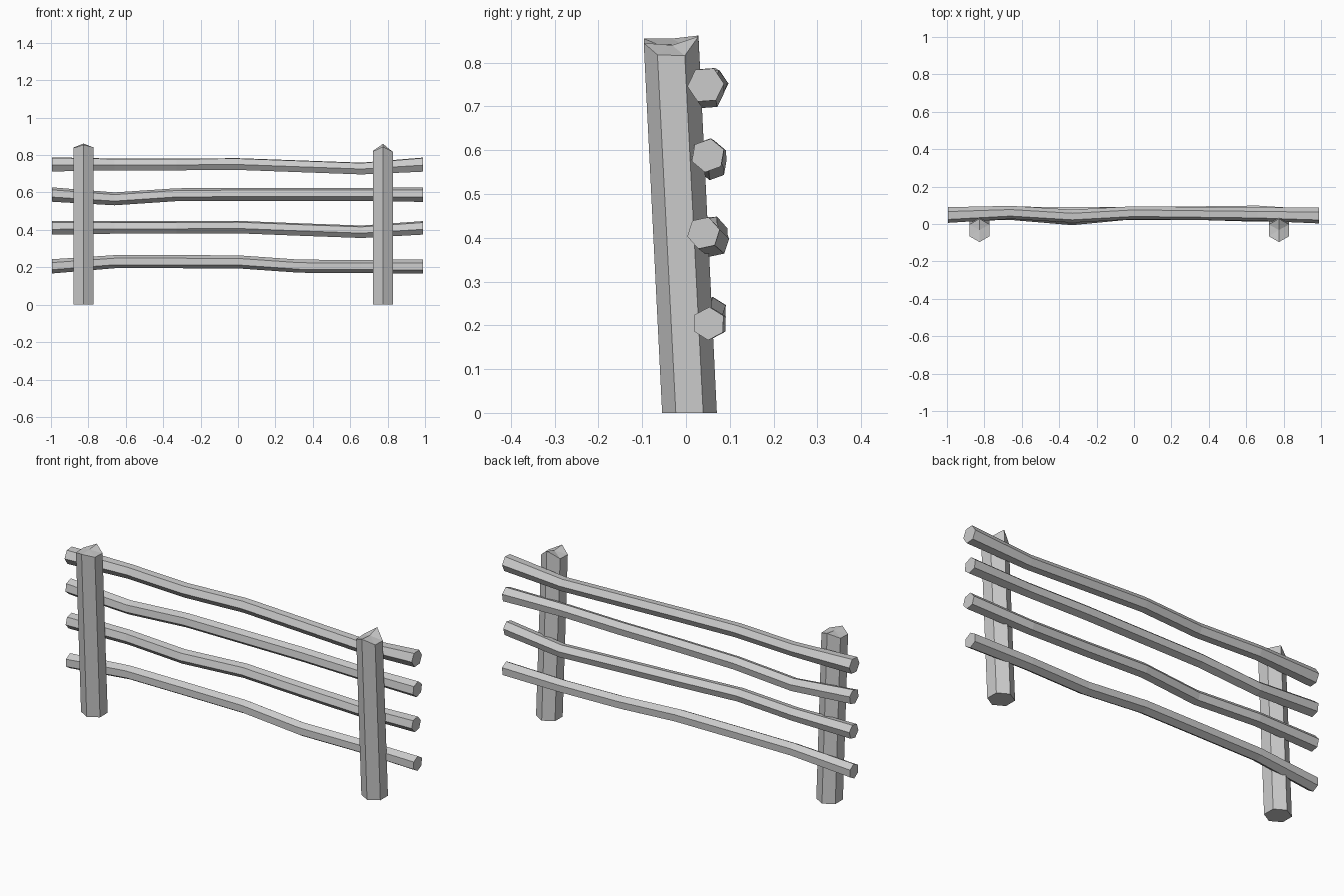
import bpy, bmesh
from math import cos, sin, pi, radians

if "Cube" in bpy.data.objects:
    bpy.data.objects.remove(bpy.data.objects["Cube"])


def build(name, rings, caps):
    """Loft six-sided rings; each cap is None (flat) or a centre point."""
    bm = bmesh.new()
    loops = [[bm.verts.new(p) for p in ring] for ring in rings]
    for a, b in zip(loops, loops[1:]):
        for i in range(len(a)):
            j = (i + 1) % len(a)
            bm.faces.new((a[i], a[j], b[j], b[i]))
    for loop, centre in zip((loops[0], loops[-1]), caps):
        if centre is None:
            bm.faces.new(loop)
        else:
            c = bm.verts.new(centre)
            for i in range(len(loop)):
                bm.faces.new((loop[i], loop[(i + 1) % len(loop)], c))
    bmesh.ops.recalc_face_normals(bm, faces=bm.faces)
    mesh = bpy.data.meshes.new(name)
    bm.to_mesh(mesh)
    bm.free()
    bpy.context.collection.objects.link(bpy.data.objects.new(name, mesh))


# Leaning hexagonal posts with rough-cut tops; rim starts at the front corner
def post(name, x, rim, peak):
    def ring(y, heights):
        return [(x + 0.0625 * sin(i * pi / 3), y - 0.0625 * cos(i * pi / 3), h)
                for i, h in enumerate(heights)]
    build(name, [ring(0.008, [0] * 6), ring(-0.034, rim)],
          (None, (x, -0.032, peak)))


post("left_post", -0.826, (0.855, 0.842, 0.84, 0.862, 0.84, 0.838), 0.855)
post("right_post", 0.775, (0.845, 0.818, 0.816, 0.86, 0.822, 0.82), 0.84)


# Crooked hexagonal rails along seven stations
STATIONS = (-0.995, -0.66, -0.33, 0, 0.33, 0.66, 0.99)


def rail(name, ys, zs, twist, end_radius):
    rings = []
    for k, (x, y, z) in enumerate(zip(STATIONS, ys, zs)):
        r = end_radius if k in (0, 6) else 0.035
        rings.append([(x, y + r * cos(radians(twist) + i * pi / 3),
                       z + r * sin(radians(twist) + i * pi / 3))
                      for i in range(6)])
    build(name, rings, (None, None))


rail("bottom_rail", (0.05, 0.06, 0.06, 0.06, 0.052, 0.06, 0.052),
     (0.205, 0.23, 0.23, 0.229, 0.206, 0.204, 0.204), 28, 0.038)
rail("lower_middle_rail", (0.052, 0.056, 0.028, 0.06, 0.06, 0.064, 0.04),
     (0.411, 0.413, 0.413, 0.415, 0.402, 0.39, 0.411), 12, 0.038)
rail("upper_middle_rail", (0.05, 0.06, 0.058, 0.055, 0.055, 0.045, 0.05),
     (0.589, 0.566, 0.588, 0.59, 0.59, 0.59, 0.588), 20, 0.039)
rail("top_rail", (0.048, 0.062, 0.042, 0.06, 0.056, 0.052, 0.045),
     (0.75, 0.75, 0.75, 0.752, 0.74, 0.728, 0.749), 4, 0.042)
